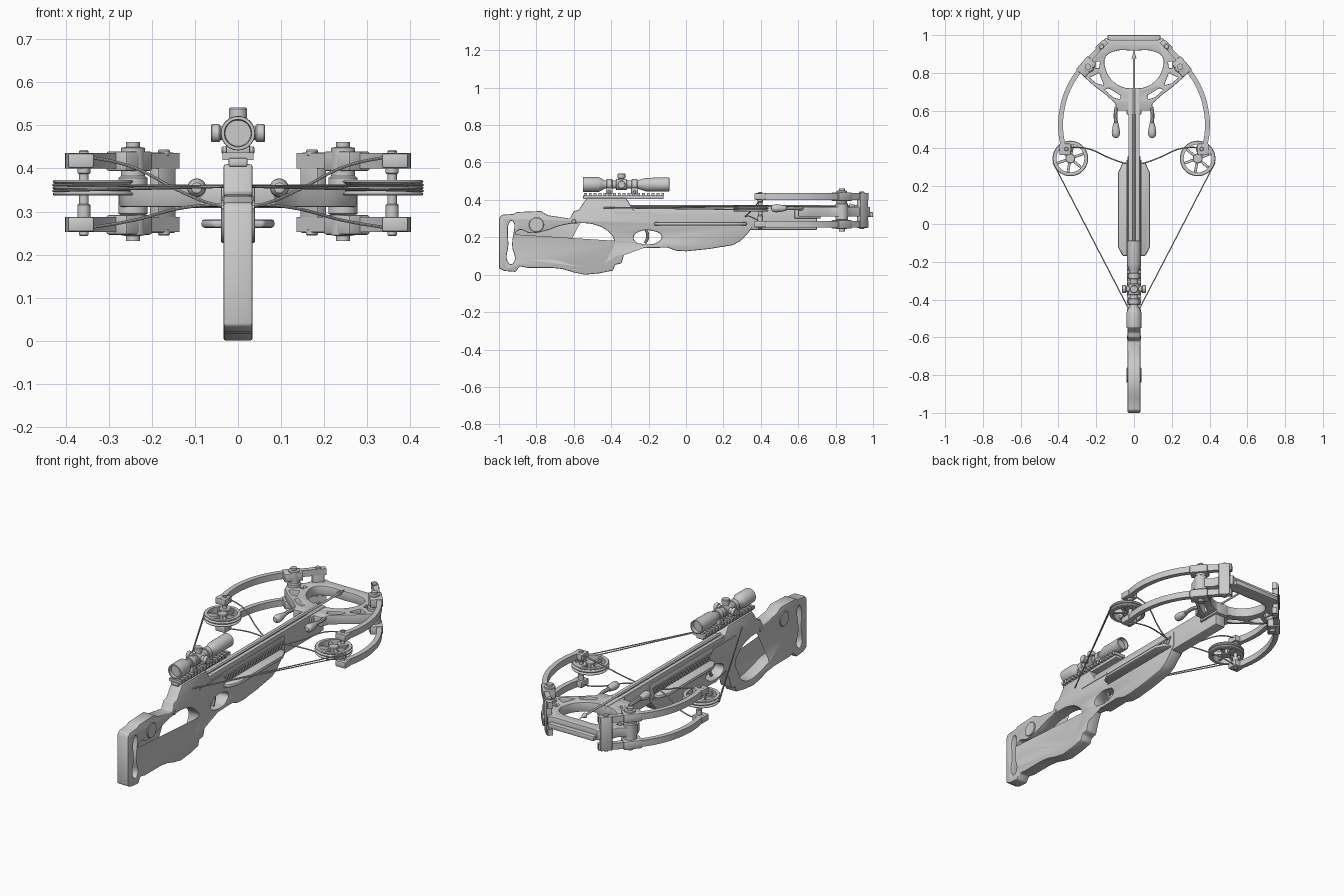
import bpy, bmesh, math
from mathutils import Matrix, Vector

if "Cube" in bpy.data.objects:
    bpy.data.objects.remove(bpy.data.objects["Cube"])

# curve X,Y -> world Y,Z for side profiles
SIDE = Matrix(((0, 0, 1, 0), (1, 0, 0, 0), (0, 1, 0, 0), (0, 0, 0, 1)))
AXIS = {'Z': Matrix(), 'Y': SIDE.inverted() @ SIDE.inverted() @ SIDE.inverted(), 'X': SIDE}
AXIS['Y'] = Matrix.Rotation(-math.pi / 2, 4, 'X')


def link(name, data):
    ob = bpy.data.objects.new(name, data)
    bpy.context.scene.collection.objects.link(ob)
    return ob


def from_bm(name, bm):
    bmesh.ops.recalc_face_normals(bm, faces=bm.faces)
    me = bpy.data.meshes.new(name)
    bm.to_mesh(me)
    bm.free()
    return link(name, me)


def bevel(ob, w, seg=2):
    m = ob.modifiers.new("bevel", 'BEVEL')
    m.width, m.segments, m.limit_method = w, seg, 'ANGLE'
    m.angle_limit = math.radians(40)
    m.use_clamp_overlap = False
    return ob


def box(name, x, y, z, rot=0, bev=0, axis='Z'):
    c = Vector(((x[0] + x[1]) / 2, (y[0] + y[1]) / 2, (z[0] + z[1]) / 2))
    s = (abs(x[1] - x[0]), abs(y[1] - y[0]), abs(z[1] - z[0]))
    bm = bmesh.new()
    bmesh.ops.create_cube(bm, size=1, matrix=Matrix.Translation(c) @
                          Matrix.Rotation(rot, 4, axis) @ Matrix.Diagonal((*s, 1)))
    ob = from_bm(name, bm)
    return bevel(ob, bev) if bev else ob


def lathe(name, prof, loc, axis='Z', n=32, closed=False):
    """Revolve (radius, height) points about an axis through loc."""
    bm = bmesh.new()
    vs = [bm.verts.new((r, 0, t)) for r, t in prof]
    es = [bm.edges.new(p) for p in zip(vs, vs[1:] + vs[:1] if closed else vs[1:])]
    bmesh.ops.spin(bm, geom=vs + es, cent=(0, 0, 0), axis=(0, 0, 1), angle=2 * math.pi, steps=n)
    bmesh.ops.remove_doubles(bm, verts=bm.verts, dist=1e-5)
    bmesh.ops.transform(bm, matrix=Matrix.Translation(loc) @ AXIS[axis], verts=bm.verts)
    return from_bm(name, bm)


def cyl(name, r, a, b, loc, axis='Z', n=28, c=0.003):
    return lathe(name, [(0, a), (r - c, a), (r, a + c), (r, b - c), (r - c, b), (0, b)], loc, axis, n)


def curve(name, splines, cyclic, dims='3D', **kw):
    cu = bpy.data.curves.new(name, 'CURVE')
    cu.dimensions = dims
    cu.resolution_u = 6
    for k, v in kw.items():
        setattr(cu, k, v)
    for pts, handle in splines:
        sp = cu.splines.new('BEZIER')
        sp.bezier_points.add(len(pts) - 1)
        sp.use_cyclic_u = cyclic
        for b, p in zip(sp.bezier_points, pts):
            b.co = (*p, 0)[:3]
            b.handle_left_type = b.handle_right_type = handle
    ob = link(name, cu)
    bpy.context.view_layer.update()
    me = bpy.data.meshes.new_from_object(ob.evaluated_get(bpy.context.evaluated_depsgraph_get()))
    bpy.data.objects.remove(ob)
    bm = bmesh.new()
    bm.from_mesh(me)
    bmesh.ops.remove_doubles(bm, verts=bm.verts, dist=1e-5)
    return bm


def plate(name, splines, half, z=0, mat=Matrix(), bev=0.005):
    bm = curve(name, splines, True, '2D', fill_mode='BOTH', extrude=half)
    bmesh.ops.dissolve_limit(bm, angle_limit=0.01, verts=bm.verts, edges=bm.edges)
    bmesh.ops.transform(bm, matrix=Matrix.Translation((0, 0, z)) @ mat, verts=bm.verts)
    return bevel(from_bm(name, bm), bev)


def tube(name, pts, r, handle='AUTO'):
    return from_bm(name, curve(name, [(pts, handle)], False, bevel_depth=r,
                               bevel_resolution=2, use_fill_caps=True))


# stock: skeleton butt, grip, trigger guard and fore-end in one side profile
outer = [(-1, .035), (-1, .30), (-.985, .32), (-.92, .325), (-.905, .335), (-.775, .34), (-.74, .318),
         (-.62, .30), (-.60, .34), (-.575, .345), (-.53, .41), (-.32, .41), (-.28, .345), (.36, .345),
         (.36, .26), (.33, .22), (.29, .18), (.25, .158), (.12, .137), (0, .125), (-.05, .128), (-.1, .145),
         (-.22, .142), (-.27, .165), (-.305, .17), (-.33, .11), (-.345, .06), (-.38, .053), (-.39, .022),
         (-.46, .008), (-.54, 0), (-.6, .012), (-.66, .03), (-.72, .037), (-.85, .037), (-.89, .045),
         (-.91, .015), (-.97, .02)]
grip_hole = [(-.90, .235), (-.83, .222), (-.75, .235), (-.67, .262), (-.58, .275), (-.48, .265), (-.41, .225),
             (-.385, .185), (-.41, .12), (-.44, .07), (-.5, .045), (-.6, .057), (-.7, .085), (-.83, .088),
             (-.895, .1), (-.91, .16)]
guard_hole = [(-.28, .2), (-.25, .23), (-.18, .234), (-.13, .205), (-.15, .175), (-.2, .162), (-.26, .17)]
pad_slot = [(-.945, .06), (-.925, .06), (-.93, .16), (-.925, .285), (-.94, .285), (-.95, .16)]
plate("stock", [(outer, 'VECTOR'), (grip_hole, 'AUTO'), (guard_hole, 'AUTO'), (pad_slot, 'AUTO')],
      .034, mat=SIDE, bev=.006)
cyl("stock_adjuster", .04, -.04, .04, (0, -.80, .267), 'X')
cyl("stock_pin", .012, -.037, .037, (0, -.60, .285), 'X')
tube("trigger", [(0, -.215, .24), (0, -.205, .215), (0, -.208, .19), (0, -.22, .168)], .008)

# finger guard flange and vented side panels
plate("finger_guard", [([(-.085, -.12), (-.085, .27), (-.06, .325), (.06, .325), (.085, .27),
                         (.085, -.12), (.06, -.17), (-.06, -.17)], 'VECTOR')], .010, .272, bev=.008)
for s in (-1, 1):
    for z in (.262, .318):
        box("vent_border", (s * .03, s * .039), (-.17, .34), (z - .004, z + .004))
    for i in range(20):
        y = -.15 + i * .025
        box("vent_rib", (s * .03, s * .038), (y - .005, y + .005), (.285, .315), -.5, 0, 'X')
    box("side_groove_strip", (s * .03, s * .037), (-.38, -.18), (.325, .335))

# barrel with two flight rails
box("barrel", (-.03, .03), (-.30, .70), (.24, .352), bev=.004)
for s in (-1, 1):
    box("flight_rail", (s * .007, s * .029), (-.50, .72), (.345, .366), bev=.003)

# arrow
cyl("arrow_shaft", .0055, -.40, .885, (0, 0, .368), 'Y', 12, .001)
lathe("arrow_head", [(0, .875), (.014, .875), (.007, .895), (0, .925)], (0, 0, .368), 'Y', 12)

# sight rail with teeth
box("sight_rail_base", (-.022, .022), (-.55, -.12), (.405, .424), bev=.003)
for i in range(17):
    y = -.545 + i * .0258
    box("sight_rail_tooth", (-.036, .036), (y, y + .015), (.42, .437))

# scope
scope = [(0, -.535), (.03, -.535), (.032, -.55), (.039, -.55), (.040, -.54), (.040, -.47), (.034, -.455),
         (.022, -.435), (.022, -.26), (.03, -.235), (.036, -.215), (.037, -.09), (.031, -.088), (.03, -.11), (0, -.11)]
lathe("scope_tube", scope, (0, 0, .482), 'Y', 36)
cyl("scope_turret_block", .029, -.375, -.315, (0, 0, .482), 'Y')
lathe("scope_top_turret", [(0, .49), (.016, .49), (.016, .515), (.021, .517), (.021, .538), (.018, .542), (0, .542)],
      (0, -.345, 0))
cyl("scope_side_turrets", .016, -.05, .05, (0, -.345, .482), 'X')
for s in (-1, 1):
    cyl("scope_turret_cap", .021, -.011, .011, (s * .052, -.345, .482), 'X')
for y in (-.41, -.275):
    cyl("scope_ring", .029, y - .016, y + .016, (0, 0, .482), 'Y')
    box("scope_mount", (-.028, .028), (y - .018, y + .018), (.43, .465), bev=.003)
    cyl("scope_mount_screw", .009, -.038, .038, (0, y, .442), 'X', 16)

# riser: flat frame with large oval opening and lightening cut-outs
half = [(.13, .975), (.15, .985), (.20, .93), (.215, .89), (.265, .855), (.275, .81), (.26, .775), (.21, .73),
        (.15, .685), (.10, .64), (.085, .60), (.032, .60)]
frame = half + [(-x, y) for x, y in reversed(half)]
oval = [(0, .918), (.10, .915), (.15, .885), (.15, .82), (.11, .755), (.05, .722), (0, .72),
        (-.05, .722), (-.11, .755), (-.15, .82), (-.15, .885), (-.10, .915)]
cuts = [(frame, 'VECTOR'), (oval, 'AUTO')]
for s in (-1, 1):
    for tri in ([(.185, .80), (.235, .775), (.20, .745), (.16, .735)],
                [(.135, .72), (.155, .71), (.11, .67), (.075, .66), (.07, .68)],
                [(.18, .86), (.205, .86), (.205, .825), (.185, .825)]):
        cuts.append(([(s * x, y) for x, y in tri], 'VECTOR'))
plate("riser", cuts, .026, .337, bev=.004)
box("front_bar", (-.14, .14), (.965, 1.0), (.308, .335), bev=.005)
box("riser_neck", (-.04, .04), (.58, .72), (.30, .362), bev=.006)

limb = [(.145, .968), (.215, .895), (.29, .81), (.35, .71), (.382, .60), (.388, .50), (.376, .42), (.36, .375)]
for s in (-1, 1):
    # split limbs, root bracket and pivot stack
    for z in (.418, .270):
        bm = curve("limb", [([(s * x, y) for x, y in limb], 'AUTO')], False, '2D',
                   extrude=.0175, fill_mode='NONE')
        bmesh.ops.translate(bm, verts=bm.verts, vec=(0, 0, z))
        ob = from_bm("limb", bm)
        m = ob.modifiers.new("thickness", 'SOLIDIFY')
        m.thickness, m.offset = .026, 0
        box("limb_tip", (s * .335, s * .395), (.365, .425), (z - .017, z + .017), bev=.004)
        box("limb_pocket", (s * .205, s * .30), (.80, .865), (z - .024, z + .022), -s * .87, .006)
    box("limb_root_bracket", (s * .145, s * .205), (.928, .958), (.25, .437), -s * .8, .005)
    for z in (.436, .252):
        cyl("bracket_bolt", .014, -.008, .008, (s * .172, .94, z), n=16)
    piv = (s * .244, .833, 0)
    lathe("limb_pivot", [(0, .232), (.016, .232), (.016, .243), (.028, .245), (.028, .292), (.034, .295),
                         (.034, .378), (.028, .382), (.028, .448), (.016, .45), (.016, .461), (0, .461)], piv)

    # cam wheel with grooved rim, hub and spokes
    c = (s * .337, .347, .355)
    lathe("cam_rim", [(.074, -.018), (.091, -.018), (.094, -.014), (.086, -.007), (.094, -.001), (.094, .002),
                      (.086, .008), (.094, .014), (.091, .018), (.074, .018)], c, n=48, closed=True)
    cyl("cam_hub", .026, -.016, .016, c)
    cyl("cam_axle_boss", .03, -.018, .018, (s * .358, .397, .355))
    for i in range(6):
        a = math.radians(60 * i + 20)
        px, py = c[0] + .05 * math.cos(a), c[1] + .05 * math.sin(a)
        box("cam_spoke", (px - .03, px + .03), (py - .007, py + .007), (.345, .365), a, .003)
    cyl("cam_axle", .011, .243, .443, (s * .358, .397, 0), n=20)
    for z in (.292, .395):
        cyl("axle_spacer", .015, z - .008, z + .026 if z < .3 else z + .008, (s * .358, .397, 0), n=20)

    # drawn string strands and crossing cables
    for dz in (.348, .362):
        tube("bowstring", [(s * .429, .325, dz), (s * .02, -.465, .358)], .003, 'VECTOR')
    for z0, z1, z2 in ((.432, .405, .345), (.258, .278, .308)):
        tube("cable", [(s * .375, .405, z0), (s * .25, .40, z1), (s * .13, .35, z2), (s * .05, .322, .315),
                       (0, .315, .31)], .0035)

    # string stopper arm with rounded bumper
    tube("stopper_arm", [(s * .05, .63, .35), (s * .085, .625, .352), (s * .097, .59, .355), (s * .093, .52, .355)], .010)
    lathe("stopper_bumper", [(0, .455), (.012, .458), (.020, .468), (.022, .485), (.018, .51), (.013, .535), (0, .54)],
          (s * .096, 0, .355), 'Y', 20)

# bake modifiers, then smooth shading with kept edges
bpy.context.view_layer.update()
dg = bpy.context.evaluated_depsgraph_get()
for ob in list(bpy.context.scene.objects):
    if ob.modifiers:
        me = bpy.data.meshes.new_from_object(ob.evaluated_get(dg))
        ob.modifiers.clear()
        ob.data = me
    ob.select_set(True)
    bpy.context.view_layer.objects.active = ob
bpy.ops.object.shade_smooth_by_angle(angle=math.radians(35))
